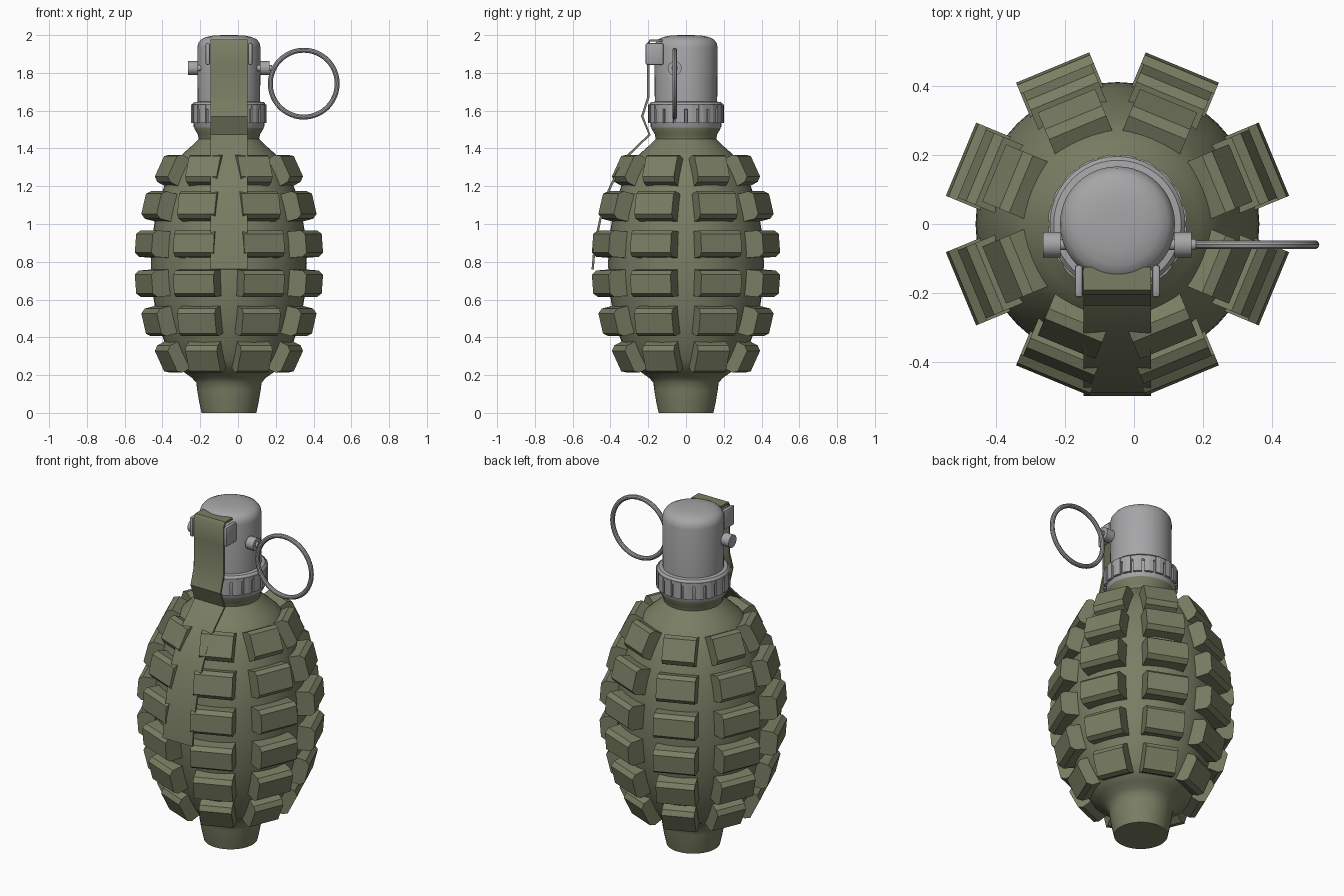
import bpy, bmesh, math
from mathutils import Vector, Matrix

if "Cube" in bpy.data.objects:
    bpy.data.objects.remove(bpy.data.objects["Cube"])

CX = -0.048  # vertical axis of the body


def material(name, rgb):
    m = bpy.data.materials.new(name)
    m.diffuse_color = (*rgb, 1)
    m.use_nodes = True
    m.node_tree.nodes["Principled BSDF"].inputs["Base Color"].default_value = m.diffuse_color
    return m


GREEN = material("olive green", (0.195, 0.209, 0.125))
GRAY = material("steel gray", (0.38, 0.38, 0.39))


def finish(name, bm, mat, smooth=True):
    bmesh.ops.recalc_face_normals(bm, faces=bm.faces)
    me = bpy.data.meshes.new(name)
    bm.to_mesh(me)
    bm.free()
    me.materials.append(mat)
    if smooth:
        for p in me.polygons:
            p.use_smooth = True
        me.set_sharp_from_angle(angle=math.radians(35))
    ob = bpy.data.objects.new(name, me)
    bpy.context.collection.objects.link(ob)
    return ob


def lathe(name, profile, mat, n=48):
    """Revolve (radius, z) points around the body axis."""
    bm = bmesh.new()
    rings = []
    for r, z in profile:
        rings.append([bm.verts.new((CX + r * math.cos(2 * math.pi * i / n),
                                    r * math.sin(2 * math.pi * i / n), z)) for i in range(n)])
    for a, b in zip(rings, rings[1:]):
        for i in range(n):
            j = (i + 1) % n
            bm.faces.new((a[i], a[j], b[j], b[i]))
    bm.faces.new(rings[0])
    bm.faces.new(rings[-1])
    return finish(name, bm, mat)


def prism(bm, loop_a, loop_b):
    """Solid between two matching outlines."""
    a = [bm.verts.new(p) for p in loop_a]
    b = [bm.verts.new(p) for p in loop_b]
    bm.faces.new(a)
    bm.faces.new(b)
    for i in range(len(a)):
        j = (i + 1) % len(a)
        bm.faces.new((a[i], a[j], b[j], b[i]))


# Egg-shaped body with a foot and a neck
MID, RAD, SEMI = 0.79, 0.412, 0.74


def egg(dz):
    return RAD * math.sqrt(1 - (dz / SEMI) ** 2)


profile = [(0.145, 0), (0.158, 0.06), (0.168, 0.12), (0.173, 0.16), (0.195, 0.185), (0.23, 0.21)]
profile += [(egg(-0.55 + 1.1 * i / 24), MID - 0.55 + 1.1 * i / 24) for i in range(25)]
profile += [(0.235, 1.38), (0.19, 1.42), (0.16, 1.45), (0.165, 1.475), (0.183, 1.505), (0.183, 1.52)]
lathe("body", profile, GREEN)

# Raised blocks: eight columns of six rows, tilted to follow the body
bm = bmesh.new()
rows = [(0.102, 0.115, 0.07, 0.08), (0.3, 0.107, 0.075, 0.07), (0.49, 0.09, 0.08, 0.058)]
for dz, half_w, h, out in rows:
    for side in (1, -1):
        r = egg(dz)
        t = math.atan2(dz / SEMI ** 2, r / RAD ** 2)
        section = [(-0.07, -h), (out - 0.025, -h), (out, -h + 0.02),
                   (out, h - 0.02), (out - 0.025, h), (-0.07, h)]
        pts = [(r + u * math.cos(t) - v * math.sin(t),
                MID + side * (dz + u * math.sin(t) + v * math.cos(t))) for u, v in section]
        for k in range(8):
            m = Matrix.Translation((CX, 0, 0)) @ Matrix.Rotation(math.radians(22.5 + 45 * k), 4, 'Z')
            prism(bm, [m @ Vector((p, -half_w, z)) for p, z in pts],
                  [m @ Vector((p, half_w, z)) for p, z in pts])
finish("body_blocks", bm, GREEN, smooth=False)

# Fuze cap and the ring it sits on
lathe("fuze_cap", [(0.165, 1.6), (0.167, 1.935), (0.162, 1.958), (0.148, 1.977),
                   (0.12, 1.99), (0.08, 1.998), (0.03, 2.0)], GRAY)
lathe("collar_core", [(0.18, 1.505), (0.187, 1.515), (0.187, 1.605), (0.196, 1.61),
                      (0.196, 1.632), (0.185, 1.645), (0.15, 1.65)], GRAY)

# Grip segments around the collar
bm = bmesh.new()
SEGS = 20
for k in range(SEGS):
    mid = 2 * math.pi * (k + 0.5) / SEGS
    half = math.pi / SEGS * 0.78
    ring = [(r, mid + s * half) for r, s in ((0.178, -1), (0.2, -1), (0.202, 0), (0.2, 1), (0.178, 1))]
    loops = [[(CX + r * math.cos(a), r * math.sin(a), z) for r, a in ring] for z in (1.535, 1.632)]
    prism(bm, *loops)
finish("collar_grips", bm, GRAY, smooth=False)

# Safety lever: bent strip following the body
path = [(-0.125, 1.972), (-0.19, 1.972), (-0.2, 1.955), (-0.2, 1.84), (-0.2, 1.67), (-0.232, 1.57),
        (-0.193, 1.473), (-0.31, 1.36), (-0.365, 1.27), (-0.408, 1.18), (-0.455, 1.02),
        (-0.484, 0.88), (-0.494, 0.76)]
left, right = [], []
for i, p in enumerate(path):
    a, b = Vector(path[max(i - 1, 0)]), Vector(path[min(i + 1, len(path) - 1)])
    d = (b - a).normalized()
    normal = Vector((-d.y, d.x)) * 0.006
    left.append(Vector(p) + normal)
    right.append(Vector(p) - normal)
bm = bmesh.new()
grid = []
for l, r in zip(left, right):
    grid.append([bm.verts.new((x, q.x, q.y)) for x, q in
                 ((CX - 0.098, l), (CX + 0.098, l), (CX + 0.098, r), (CX - 0.098, r))])
for a, b in zip(grid, grid[1:]):
    for i in range(4):
        j = (i + 1) % 4
        bm.faces.new((a[i], a[j], b[j], b[i]))
bm.faces.new(grid[0])
bm.faces.new(grid[-1])
finish("safety_lever", bm, GREEN)

# Clips holding both sides of the lever
for label, s in (("left", -1), ("right", 1)):
    bm = bmesh.new()
    m = Matrix.Translation((CX + s * 0.112, -0.166, 1.9)) @ Matrix.Diagonal((0.024, 0.095, 0.115, 1))
    bmesh.ops.create_cube(bm, size=1, matrix=m)
    bmesh.ops.bevel(bm, geom=bm.edges[:], offset=0.009, segments=2, affect='EDGES', profile=0.5)
    finish("lever_clip_" + label, bm, GRAY)


# Pin through the cap with a knob at each end
def rod(name, x0, x1, radius):
    bm = bmesh.new()
    m = Matrix.Translation(((x0 + x1) / 2, -0.06, 1.825)) @ Matrix.Rotation(math.pi / 2, 4, 'Y')
    bmesh.ops.create_cone(bm, cap_ends=True, segments=24, radius1=radius, radius2=radius,
                          depth=x1 - x0, matrix=m)
    finish(name, bm, GRAY)


rod("pin_shaft", -0.25, 0.18, 0.016)
rod("pin_knob_left", -0.264, -0.213, 0.037)
rod("pin_knob_right", 0.117, 0.167, 0.037)

# Pull ring
bm = bmesh.new()
N, M, MAJOR, MINOR = 48, 10, 0.177, 0.013
ring = []
for i in range(N):
    a = 2 * math.pi * i / N
    ring.append([])
    for j in range(M):
        b = 2 * math.pi * j / M
        r = MAJOR + MINOR * math.cos(b)
        ring[-1].append(bm.verts.new((0.348 + r * math.cos(a), -0.06 + MINOR * math.sin(b),
                                      1.743 + r * math.sin(a))))
for i in range(N):
    for j in range(M):
        p, q, k = ring[i], ring[(i + 1) % N], (j + 1) % M
        bm.faces.new((p[j], q[j], q[k], p[k]))
finish("pull_ring", bm, GRAY)
